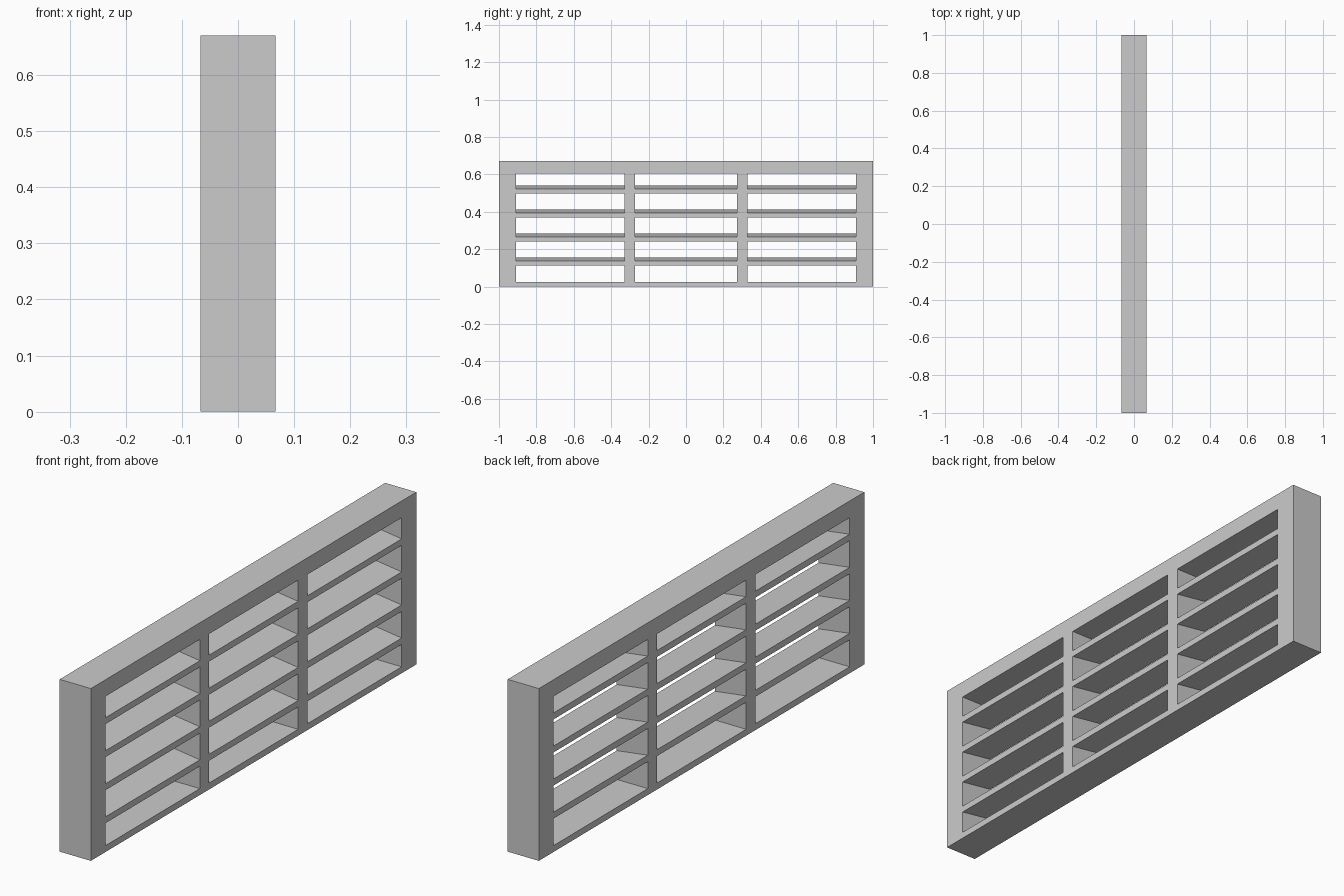
import bpy, bmesh

if "Cube" in bpy.data.objects:
    bpy.data.objects.remove(bpy.data.objects["Cube"])

DEPTH = 0.134
Y_LINES = [-1.0, -0.91, -0.33, -0.274, 0.274, 0.33, 0.91, 1.0]
Z_LINES = [0.0, 0.025, 0.605, 0.67]
BAYS = [(Y_LINES[i], Y_LINES[i + 1]) for i in (1, 3, 5)]


def make_object(name, bm):
    bmesh.ops.recalc_face_normals(bm, faces=bm.faces)
    mesh = bpy.data.meshes.new(name)
    bm.to_mesh(mesh)
    bm.free()
    obj = bpy.data.objects.new(name, mesh)
    bpy.context.collection.objects.link(obj)
    return obj


def vent_frame():
    # Flat lattice with three open bays, thickened to full depth
    bm = bmesh.new()
    grid = [[bm.verts.new((0, y, z)) for z in Z_LINES] for y in Y_LINES]
    for i in range(len(Y_LINES) - 1):
        for j in range(len(Z_LINES) - 1):
            if j == 1 and i in (1, 3, 5):
                continue
            bm.faces.new((grid[i][j], grid[i + 1][j],
                          grid[i + 1][j + 1], grid[i][j + 1]))
    frame = make_object("vent_frame", bm)
    mod = frame.modifiers.new("thickness", 'SOLIDIFY')
    mod.thickness = DEPTH
    mod.offset = 0


def slat(name, y0, y1, z, thick=0.025, rise=0.018):
    # Sloping louvre blade: low edge at +x, high edge at -x, vertical edges
    h = DEPTH / 2
    bm = bmesh.new()
    profile = [(h, z), (h, z + thick), (-h, z + thick + rise), (-h, z + rise)]
    face = bm.faces.new([bm.verts.new((x, y0, zz)) for x, zz in profile])
    result = bmesh.ops.extrude_face_region(bm, geom=[face], use_keep_orig=True)
    verts = [v for v in result["geom"] if isinstance(v, bmesh.types.BMVert)]
    bmesh.ops.translate(bm, verts=verts, vec=(0, y1 - y0, 0))
    make_object(name, bm)


vent_frame()

# Four slats in each of the three bays
for b, (y0, y1) in enumerate(BAYS):
    for row in range(4):
        slat(f"slat_{b + 1}_{row + 1}", y0, y1, 0.112 + 0.1285 * row)
